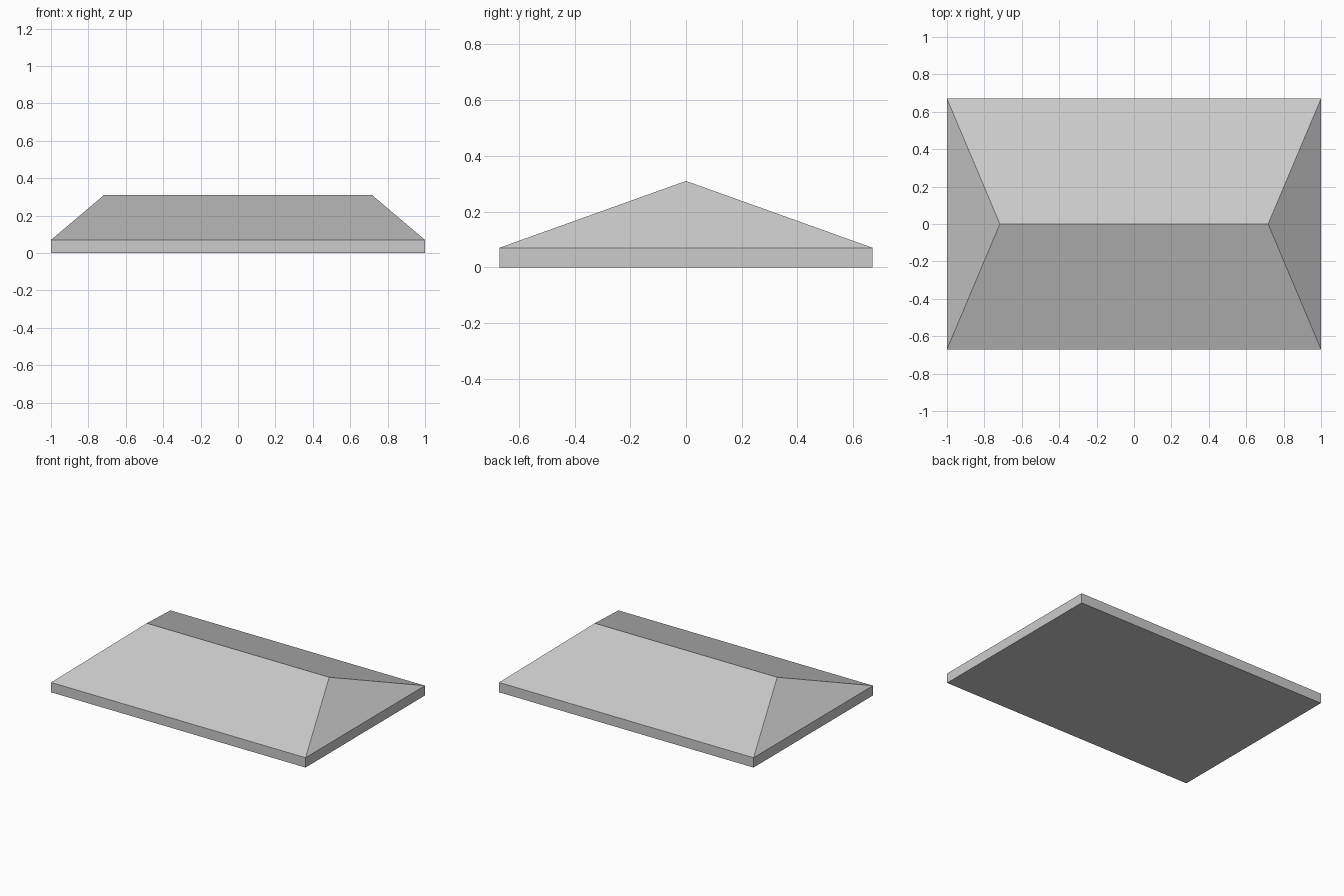
import bpy
import bmesh

cube = bpy.data.objects.get("Cube")
if cube:
    bpy.data.objects.remove(cube, do_unlink=True)

HALF_X, HALF_Y = 1.0, 0.67
EAVE_Z, RIDGE_Z, RIDGE_X = 0.07, 0.31, 0.717

# Single light grey surface
grey = bpy.data.materials.new("light_grey")
grey.use_nodes = True
colour = (0.6, 0.6, 0.6, 1)
grey.diffuse_color = colour
grey.node_tree.nodes["Principled BSDF"].inputs["Base Color"].default_value = colour

# Fascia: closed slab sized to the eaves
bm = bmesh.new()
bmesh.ops.create_cube(bm, size=2)
for v in bm.verts:
    v.co.x *= HALF_X
    v.co.y *= HALF_Y
    v.co.z = EAVE_Z if v.co.z > 0 else 0

# Hipped top: replace the slab's lid with four slopes meeting at a ridge
lid = max(bm.faces, key=lambda f: f.calc_center_median().z)
corners = {(v.co.x > 0, v.co.y > 0): v for v in lid.verts}
bmesh.ops.delete(bm, geom=[lid], context='FACES_ONLY')
left, right = (bm.verts.new((x, 0, RIDGE_Z)) for x in (RIDGE_X, -RIDGE_X))
for side in (False, True):
    bm.faces.new((corners[False, side], corners[True, side], left, right))
    bm.faces.new((corners[side, False], corners[side, True], left if side else right))
bmesh.ops.recalc_face_normals(bm, faces=bm.faces)

mesh = bpy.data.meshes.new("hipped_roof")
bm.to_mesh(mesh)
bm.free()
mesh.materials.append(grey)
roof = bpy.data.objects.new("hipped_roof", mesh)
bpy.context.collection.objects.link(roof)
